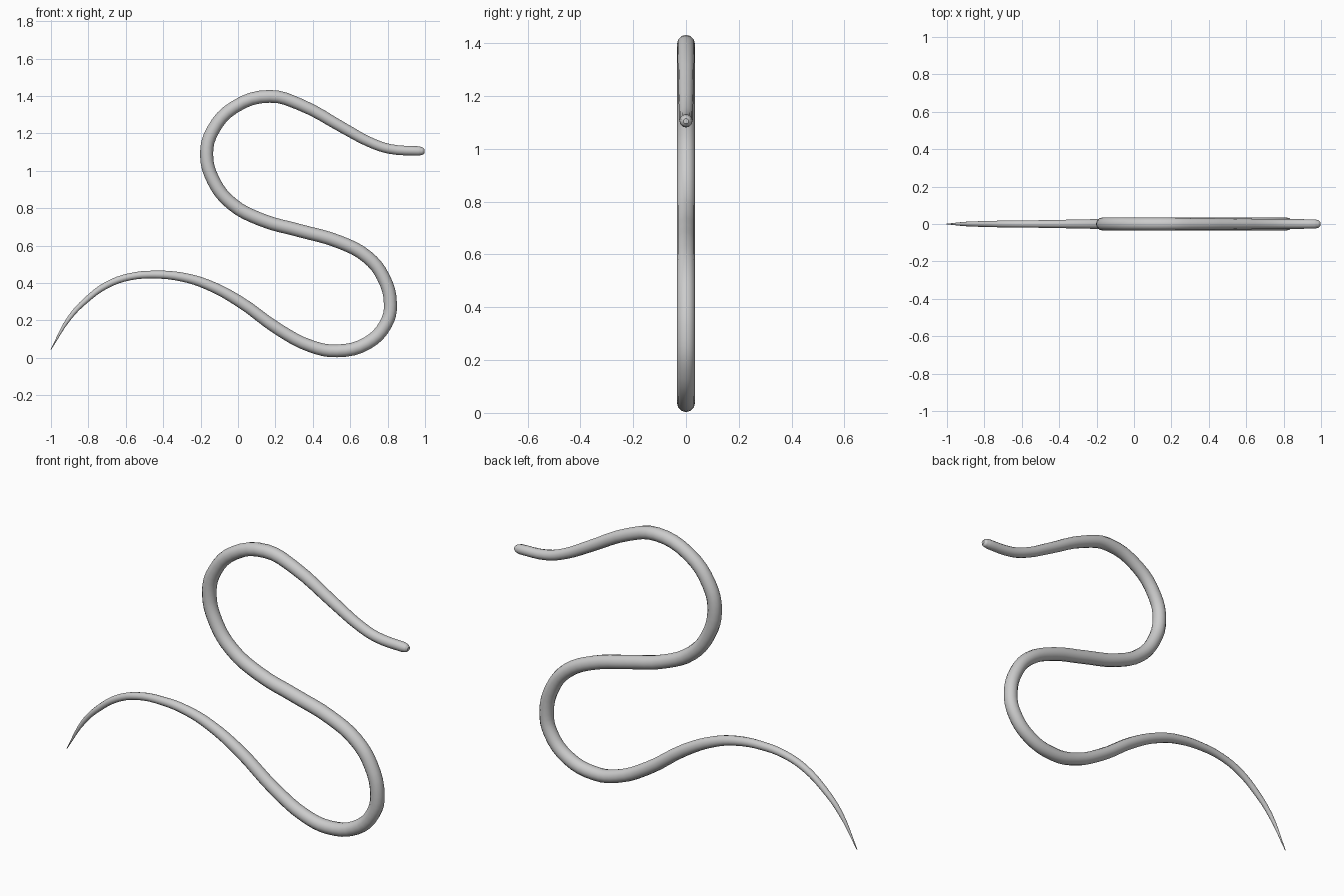
import bpy

# Centreline in the XZ plane, tail tip to head: (x, z, radius)
path = [
    (-1.0, 0.045, 0.002), (-0.90, 0.215, 0.012), (-0.81, 0.31, 0.0155), (-0.70, 0.39, 0.018),
    (-0.58, 0.433, 0.019), (-0.447, 0.445, 0.021), (-0.30, 0.432, 0.024),
    (-0.165, 0.392, 0.027), (0.005, 0.303, 0.030), (0.22, 0.15, 0.032),
    (0.39, 0.062, 0.033), (0.53, 0.037, 0.034), (0.69, 0.078, 0.035),
    (0.79, 0.18, 0.035), (0.815, 0.285, 0.035), (0.775, 0.435, 0.035),
    (0.69, 0.54, 0.035), (0.54, 0.62, 0.035), (0.33, 0.68, 0.035),
    (0.125, 0.738, 0.035), (-0.035, 0.825, 0.035), (-0.13, 0.945, 0.035),
    (-0.168, 1.09, 0.035), (-0.135, 1.215, 0.035), (-0.02, 1.34, 0.034),
    (0.17, 1.398, 0.034), (0.33, 1.355, 0.032), (0.57, 1.225, 0.029),
    (0.70, 1.155, 0.027), (0.81, 1.117, 0.026), (0.965, 1.106, 0.025),
    (0.987, 1.105, 0.020), (0.998, 1.105, 0.010),
]

# Tapered tube swept along the path
curve = bpy.data.curves.new("snake_body", "CURVE")
curve.dimensions = "3D"
curve.bevel_depth = 1.0
curve.bevel_resolution = 4
curve.resolution_u = 4
curve.use_fill_caps = True
spline = curve.splines.new("BEZIER")
spline.bezier_points.add(len(path) - 1)
for point, (x, z, radius) in zip(spline.bezier_points, path):
    point.co = (x, 0, z)
    point.radius = radius
    point.handle_left_type = point.handle_right_type = "AUTO"

body = bpy.data.objects.new("snake_body", curve)
bpy.context.collection.objects.link(body)

# Turn the sweep into a smooth mesh
bpy.context.view_layer.objects.active = body
body.select_set(True)
bpy.ops.object.convert(target="MESH")
bpy.ops.object.shade_smooth()
